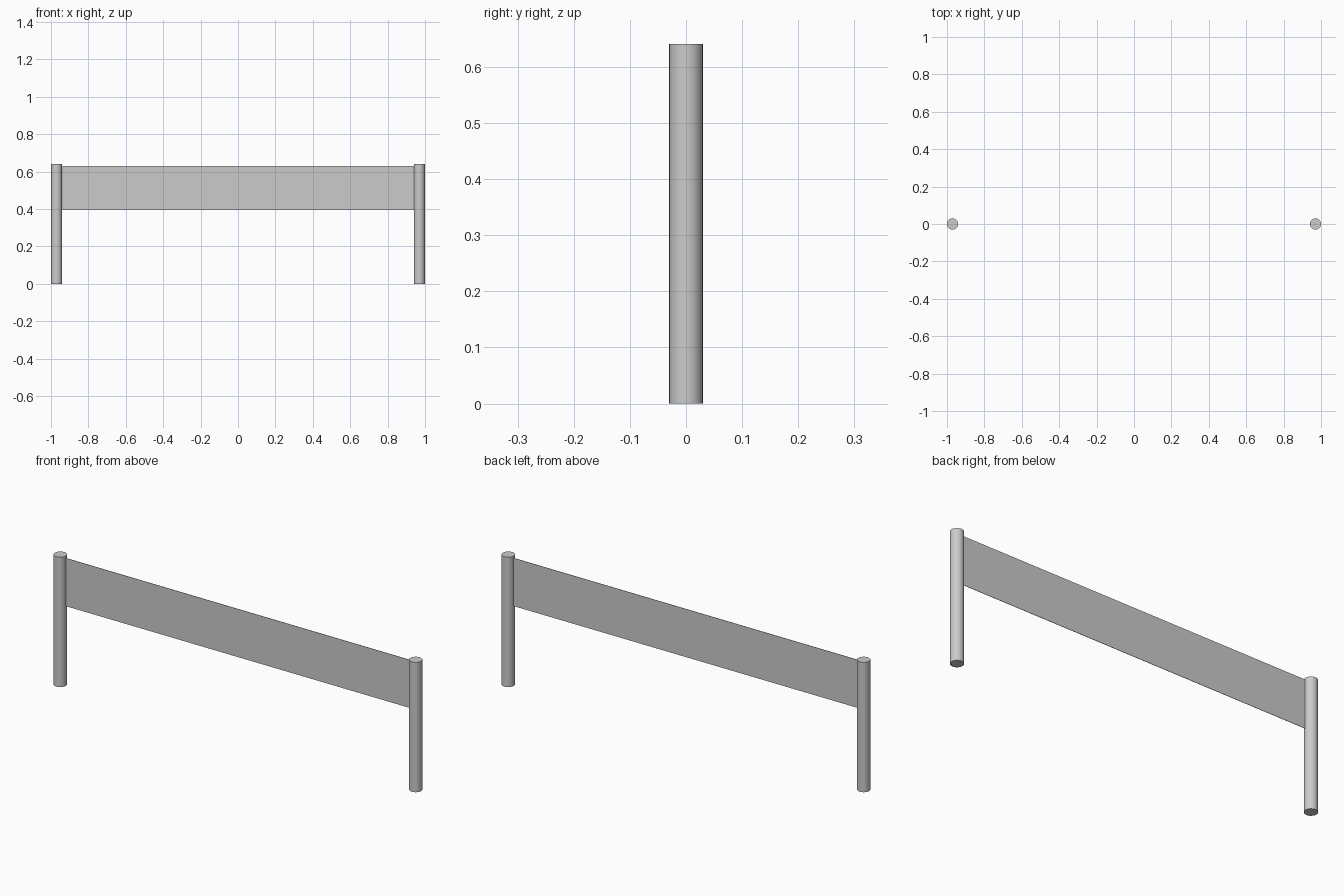
import bpy
import math

if "Cube" in bpy.data.objects:
    bpy.data.objects.remove(bpy.data.objects["Cube"])

POST_RADIUS = 0.03
POST_HEIGHT = 0.641
POST_X = 0.97


def add_post(name, x):
    bpy.ops.mesh.primitive_cylinder_add(
        vertices=32, radius=POST_RADIUS, depth=POST_HEIGHT,
        location=(x, 0, POST_HEIGHT / 2))
    post = bpy.context.object
    post.name = name
    bpy.ops.object.shade_smooth_by_angle(angle=math.radians(30))


# Round upright posts at both ends
for name, side in (("left_post", -1), ("right_post", 1)):
    add_post(name, side * POST_X)

# Thin sheet stretched between the posts
left, right, bottom, top = -0.937, 0.941, 0.394, 0.631
bpy.ops.mesh.primitive_cube_add(
    size=1, location=((left + right) / 2, 0, (bottom + top) / 2))
panel = bpy.context.object
panel.name = "thin_panel"
panel.scale = (right - left, 0.002, top - bottom)
bpy.ops.object.transform_apply(location=False, rotation=False, scale=True)
